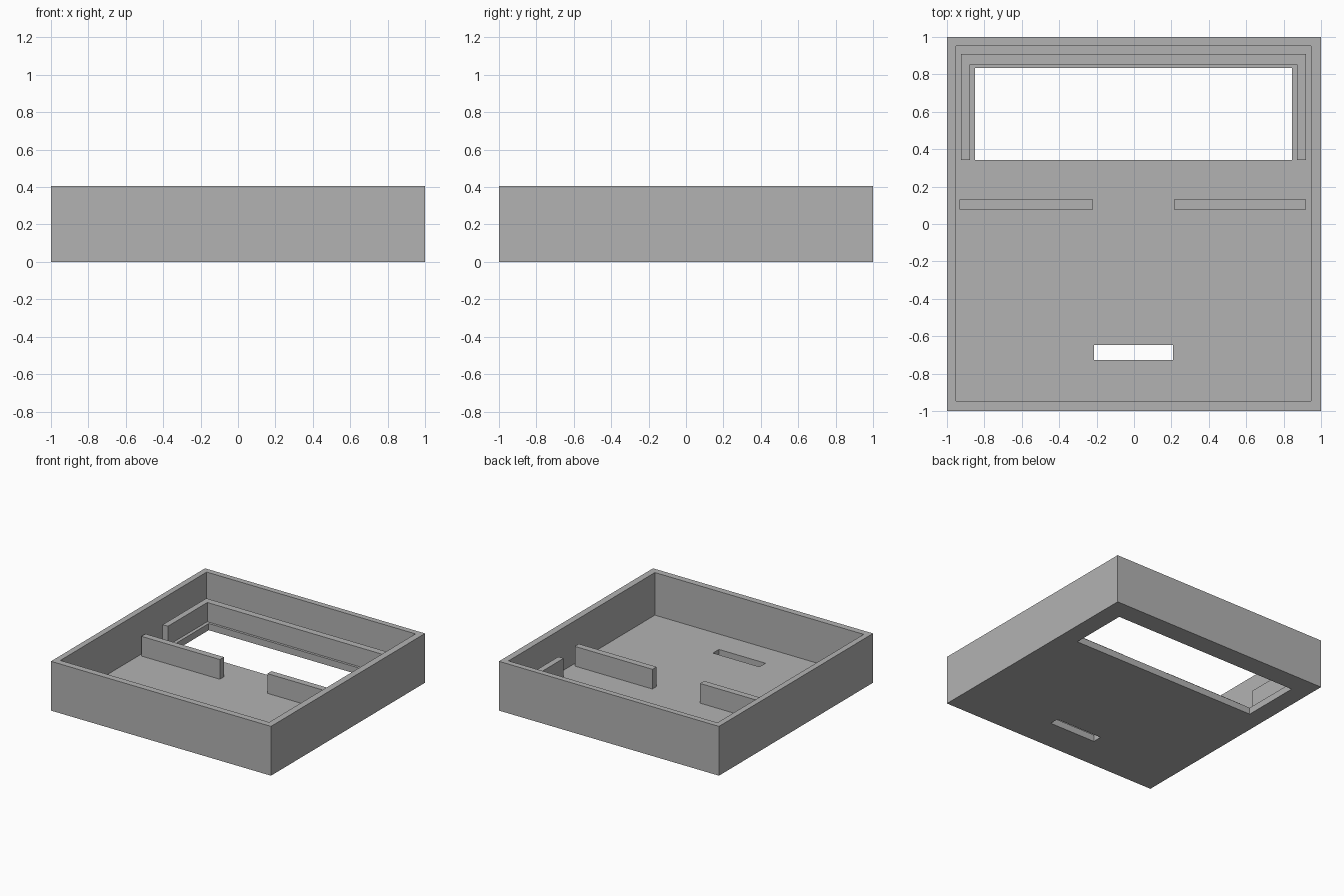
import bpy
import bmesh

if "Cube" in bpy.data.objects:
    bpy.data.objects.remove(bpy.data.objects["Cube"], do_unlink=True)

HEIGHT, FLOOR, RIB_TOP = 0.405, 0.055, 0.213

grey = bpy.data.materials.new("plain grey")
grey.use_nodes = True
grey.diffuse_color = (0.45, 0.45, 0.45, 1)
grey.node_tree.nodes["Principled BSDF"].inputs["Base Color"].default_value = (0.45, 0.45, 0.45, 1)


def prism(name, outline, z0, z1):
    """Extrude a flat outline from z0 up to z1."""
    bm = bmesh.new()
    face = bm.faces.new([bm.verts.new((x, y, z0)) for x, y in outline])
    top = bmesh.ops.extrude_face_region(bm, geom=[face])["geom"]
    verts = [v for v in top if isinstance(v, bmesh.types.BMVert)]
    bmesh.ops.translate(bm, verts=verts, vec=(0, 0, z1 - z0))
    bmesh.ops.recalc_face_normals(bm, faces=bm.faces)
    mesh = bpy.data.meshes.new(name)
    bm.to_mesh(mesh)
    bm.free()
    mesh.materials.append(grey)
    obj = bpy.data.objects.new(name, mesh)
    bpy.context.collection.objects.link(obj)
    return obj


def box(name, x0, x1, y0, y1, z0, z1):
    return prism(name, [(x0, y0), (x1, y0), (x1, y1), (x0, y1)], z0, z1)


def cut(target, cutter):
    """Subtract the cutter, then discard it."""
    cutter.hide_render = True
    mod = target.modifiers.new("cut", "BOOLEAN")
    mod.operation, mod.solver, mod.object = "DIFFERENCE", "EXACT", cutter
    bpy.context.view_layer.objects.active = target
    bpy.ops.object.modifier_apply(modifier=mod.name)
    bpy.data.objects.remove(cutter, do_unlink=True)


# Open tray: hollowed box with a display window and a narrow slot in its floor
tray = box("tray", -1, 1, -1, 1, 0, HEIGHT)
cut(tray, box("hollow", -0.952, 0.946, -0.947, 0.953, FLOOR, 1))
cut(tray, box("window_opening", -0.85, 0.845, 0.343, 0.834, -1, 1))
cut(tray, box("slot_opening", -0.214, 0.209, -0.726, -0.648, -1, 1))

# Three-sided rib around the window, open toward the front
prism("window_rib", [
    (-0.925, 0.343), (-0.877, 0.343), (-0.877, 0.854), (0.872, 0.854),
    (0.872, 0.343), (0.92, 0.343), (0.92, 0.91), (-0.925, 0.91),
], FLOOR - 0.02, RIB_TOP)

# Two upright dividers across the middle
for name, x0, x1 in (("right_divider", -0.932, -0.219), ("left_divider", 0.214, 0.92)):
    box(name, x0, x1, 0.077, 0.13, FLOOR - 0.02, RIB_TOP + 0.004)
